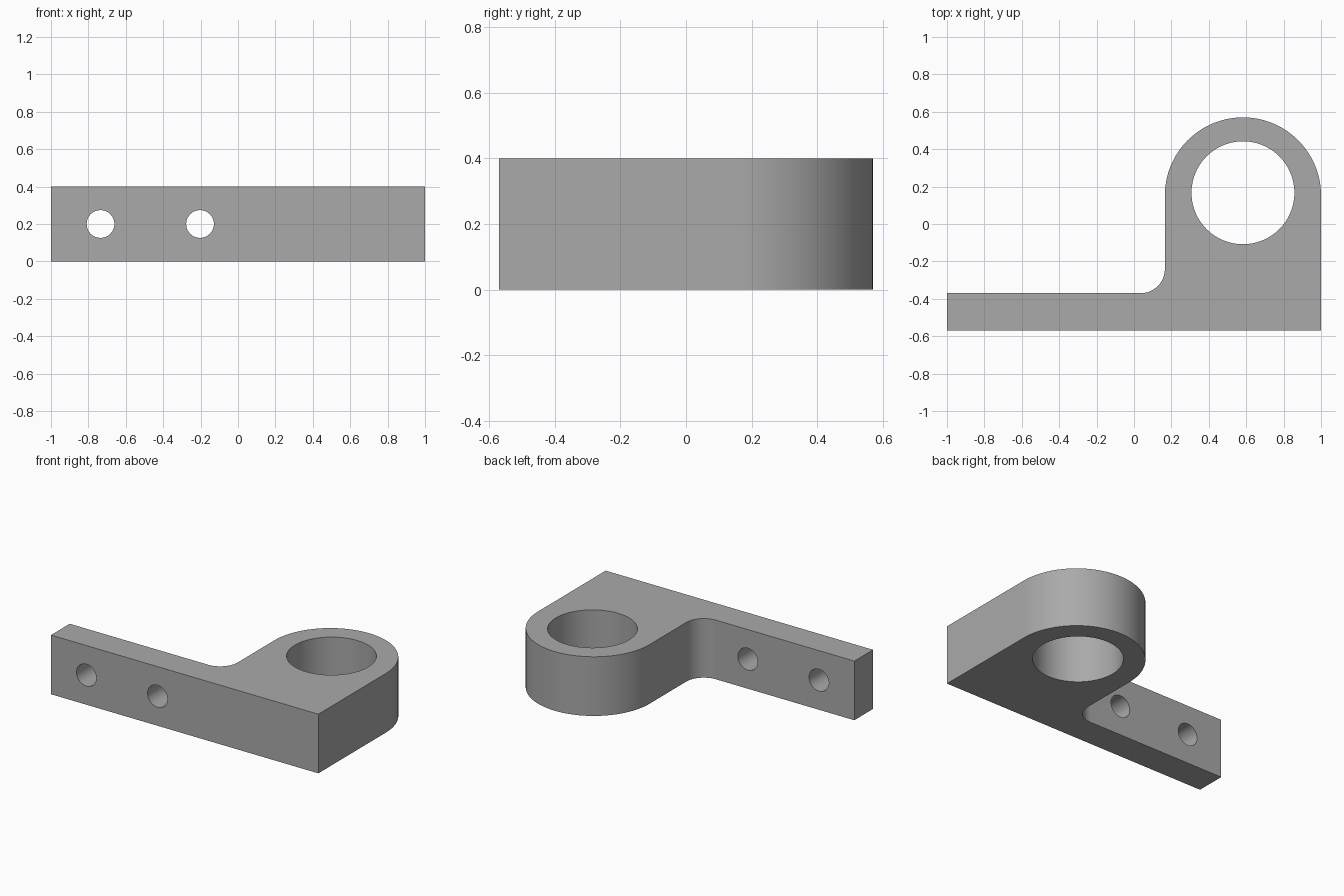
import bpy
import bmesh
from math import pi, sin, cos, radians

cube = bpy.data.objects.get("Cube")
if cube:
    bpy.data.objects.remove(cube, do_unlink=True)

HEIGHT = 0.4
FRONT, STRIP_BACK = -0.57, -0.37     # mounting strip, front and back
BOSS_X, BOSS_Y, BOSS_R = 0.5825, 0.1525, 0.4175
BORE_Y, BORE_R = 0.167, 0.275
FILLET_R = 0.13
SCREW_X, SCREW_R = (-0.735, -0.203), 0.074

grey = bpy.data.materials.new("plain grey")
grey.use_nodes = True
colour = (0.4, 0.4, 0.4, 1)
grey.diffuse_color = colour
grey.node_tree.nodes["Principled BSDF"].inputs["Base Color"].default_value = colour


def arc(cx, cy, r, start, end, steps):
    """Points on an arc, angles in degrees."""
    angles = [radians(start + (end - start) * i / steps) for i in range(steps + 1)]
    return [(cx + r * cos(a), cy + r * sin(a)) for a in angles]


def extrude_profile(name, points, height):
    bm = bmesh.new()
    face = bm.faces.new([bm.verts.new((x, y, 0)) for x, y in points])
    top = bmesh.ops.extrude_face_region(bm, geom=[face])["geom"]
    bmesh.ops.translate(bm, vec=(0, 0, height),
                        verts=[v for v in top if isinstance(v, bmesh.types.BMVert)])
    bmesh.ops.recalc_face_normals(bm, faces=bm.faces)
    mesh = bpy.data.meshes.new(name)
    bm.to_mesh(mesh)
    bm.free()
    obj = bpy.data.objects.new(name, mesh)
    bpy.context.collection.objects.link(obj)
    mesh.materials.append(grey)
    return obj


def drill(target, name, radius, location, rotation=(0, 0, 0)):
    """Cut a round through hole and remove the cutter."""
    bpy.ops.mesh.primitive_cylinder_add(vertices=96, radius=radius, depth=1,
                                        location=location, rotation=rotation)
    cutter = bpy.context.object
    cutter.name = name
    cutter.hide_render = True
    cutter.data.materials.append(grey)
    mod = target.modifiers.new(name, "BOOLEAN")
    mod.operation, mod.solver, mod.object = "DIFFERENCE", "EXACT", cutter
    bpy.context.view_layer.objects.active = target
    bpy.ops.object.modifier_apply(modifier=mod.name)
    bpy.data.objects.remove(cutter, do_unlink=True)


# Bracket outline: strip, rounded boss, and the fillet between them
side = BOSS_X - BOSS_R
outline = [(-1, FRONT), (1, FRONT)]
outline += arc(BOSS_X, BOSS_Y, BOSS_R, 0, 180, 64)
outline += arc(side - FILLET_R, STRIP_BACK + FILLET_R, FILLET_R, 0, -90, 24)
outline += [(-1, STRIP_BACK)]
bracket = extrude_profile("bracket", outline, HEIGHT)

# Upright bore through the boss
drill(bracket, "bore_cutter", BORE_R, (BOSS_X, BORE_Y, HEIGHT / 2))

# Two screw holes through the strip
for x in SCREW_X:
    drill(bracket, "screw_cutter", SCREW_R,
          (x, (FRONT + STRIP_BACK) / 2, HEIGHT / 2), (pi / 2, 0, 0))

# Smooth curved walls, sharp rims
bpy.ops.object.select_all(action="DESELECT")
bracket.select_set(True)
bpy.context.view_layer.objects.active = bracket
bpy.ops.object.shade_smooth_by_angle(angle=radians(30))
